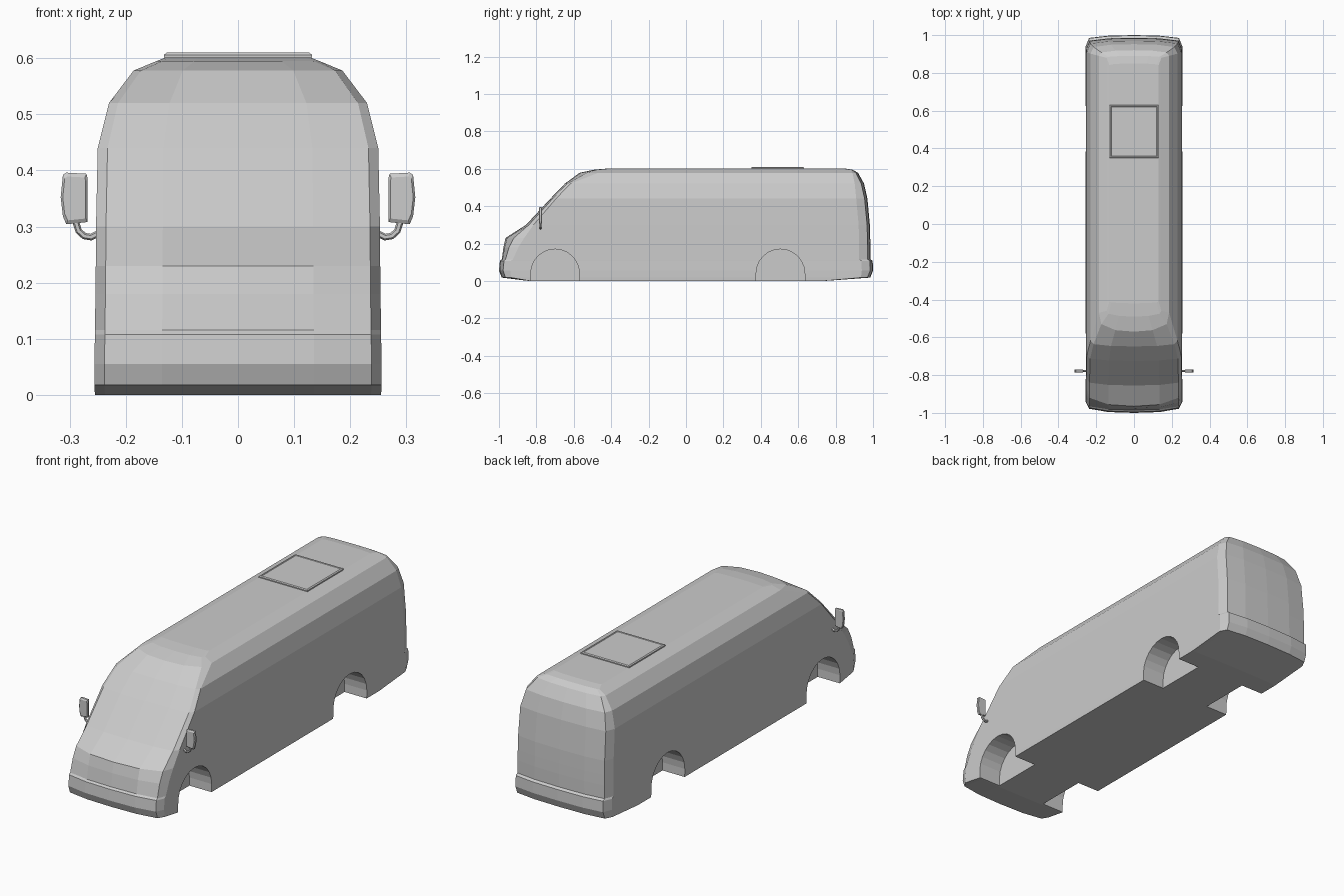
import bpy, bmesh, math
from mathutils import Vector

if "Cube" in bpy.data.objects:
    bpy.data.objects.remove(bpy.data.objects["Cube"], do_unlink=True)

GREY = (0.6, 0.6, 0.6, 1)
paint = bpy.data.materials.new("grey paint")
paint.diffuse_color = GREY
paint.use_nodes = True
paint.node_tree.nodes["Principled BSDF"].inputs["Base Color"].default_value = GREY


def make(name, bm):
    bmesh.ops.recalc_face_normals(bm, faces=bm.faces)
    mesh = bpy.data.meshes.new(name)
    bm.to_mesh(mesh)
    bm.free()
    mesh.materials.append(paint)
    obj = bpy.data.objects.new(name, mesh)
    bpy.context.collection.objects.link(obj)
    return obj


def loft(name, rings):
    """Skin a stack of closed rings and cap both ends."""
    bm = bmesh.new()
    loops = [[bm.verts.new(p) for p in ring] for ring in rings]
    for a, b in zip(loops, loops[1:]):
        for i in range(len(a)):
            j = (i + 1) % len(a)
            bm.faces.new((a[i], a[j], b[j], b[i]))
    bm.faces.new(loops[0])
    bm.faces.new(loops[-1])
    return make(name, bm)


def footprint(z, w, front, back, fc, fs, bc, bs):
    """Horizontal outline: bowed ends, corner setbacks fc/bc, side setbacks fs/bs."""
    half = [(0, front), (0.53 * w, front + 0.2 * fc), (0.93 * w, front + fc), (w, front + fs),
            (w, back - bs), (0.93 * w, back - bc), (0.53 * w, back - 0.2 * bc), (0, back)]
    other = [(-x, y) for x, y in half[-2:0:-1]]
    return [(x, y, z) for x, y in half + other]


# Body shell: height, half width, front, back, then corner setbacks
levels = [
    (0.0, 0.255, -0.84, 0.74, 0.003, 0.006, 0.003, 0.006),
    (0.018, 0.256, -0.985, 0.985, 0.02, 0.05, 0.015, 0.05),
    (0.055, 0.256, -1.0, 1.0, 0.022, 0.06, 0.015, 0.06),
    (0.108, 0.255, -0.995, 0.998, 0.022, 0.06, 0.015, 0.06),
    (0.116, 0.255, -0.985, 0.986, 0.02, 0.06, 0.015, 0.06),
    (0.18, 0.254, -0.976, 0.986, 0.03, 0.08, 0.015, 0.06),
    (0.23, 0.2535, -0.965, 0.985, 0.045, 0.1, 0.015, 0.06),
    (0.30, 0.253, -0.855, 0.983, 0.015, 0.04, 0.015, 0.06),
    (0.44, 0.25, -0.725, 0.97, 0.012, 0.03, 0.015, 0.06),
    (0.52, 0.23, -0.648, 0.952, 0.012, 0.03, 0.015, 0.05),
    (0.578, 0.186, -0.57, 0.92, 0.04, 0.1, 0.012, 0.03),
    (0.595, 0.145, -0.49, 0.89, 0.015, 0.03, 0.005, 0.01),
    (0.601, 0.13, -0.42, 0.85, 0.005, 0.01, 0.005, 0.01),
]
body = loft("body", [footprint(*level) for level in levels])

# Wheel arches: round-topped pockets cut into each side
R = 0.13
arc = [(R * math.cos(math.pi * i / 12), 0.04 + R * math.sin(math.pi * i / 12)) for i in range(13)]
arch = [(R, -0.1)] + arc + [(-R, -0.1)]
for axle in (-0.70, 0.505):
    for side in (-1, 1):
        cutter = loft("arch_cutter", [[(side * x, axle + y, z) for y, z in arch] for x in (0.135, 0.4)])
        cutter.hide_render = True
        cut = body.modifiers.new("arch", "BOOLEAN")
        cut.operation, cut.solver, cut.object = "DIFFERENCE", "EXACT", cutter
        bpy.context.view_layer.objects.active = body
        bpy.ops.object.modifier_apply(modifier=cut.name)
        bpy.data.objects.remove(cutter, do_unlink=True)


# Roof hatch: framed panel with a shallow recessed groove
def square(half_x, half_y, z):
    return [(sx * half_x, 0.49 + sy * half_y, z) for sx, sy in ((-1, -1), (1, -1), (1, 1), (-1, 1))]


loft("roof_hatch", [square(0.132, 0.141, 0.598), square(0.132, 0.141, 0.606),
                    square(0.127, 0.137, 0.610), square(0.122, 0.132, 0.610),
                    square(0.120, 0.130, 0.608)])

# Door mirrors: tapered housing on a bent arm
housing = [(0.268, 0.308), (0.306, 0.304), (0.312, 0.318), (0.316, 0.352),
           (0.312, 0.392), (0.306, 0.396), (0.270, 0.394), (0.268, 0.386)]
centre = Vector((0.291, 0.35))


def housing_ring(side, y, scale):
    pts = [centre + (Vector(p) - centre) * scale for p in housing]
    return [(side * p.x, y, p.y) for p in pts]


path = [(0.25, 0.287), (0.262, 0.281), (0.274, 0.283), (0.284, 0.292), (0.289, 0.308)]
for side, label in ((1, "left"), (-1, "right")):
    loft(label + "_mirror", [housing_ring(side, y, s) for y, s in
                             ((-0.787, 0.85), (-0.783, 1), (-0.773, 1), (-0.771, 0.92))])
    rings = []
    for i, p in enumerate(path):
        before, after = Vector(path[max(i - 1, 0)]), Vector(path[min(i + 1, len(path) - 1)])
        t = (after - before).normalized()
        ring = []
        for k in range(6):
            a = math.tau * k / 6
            u, v = 0.006 * math.cos(a), 0.006 * math.sin(a)
            ring.append((side * (p[0] - t.y * u), -0.778 + v, p[1] + t.x * u))
        rings.append(ring)
    loft(label + "_mirror_arm", rings)
